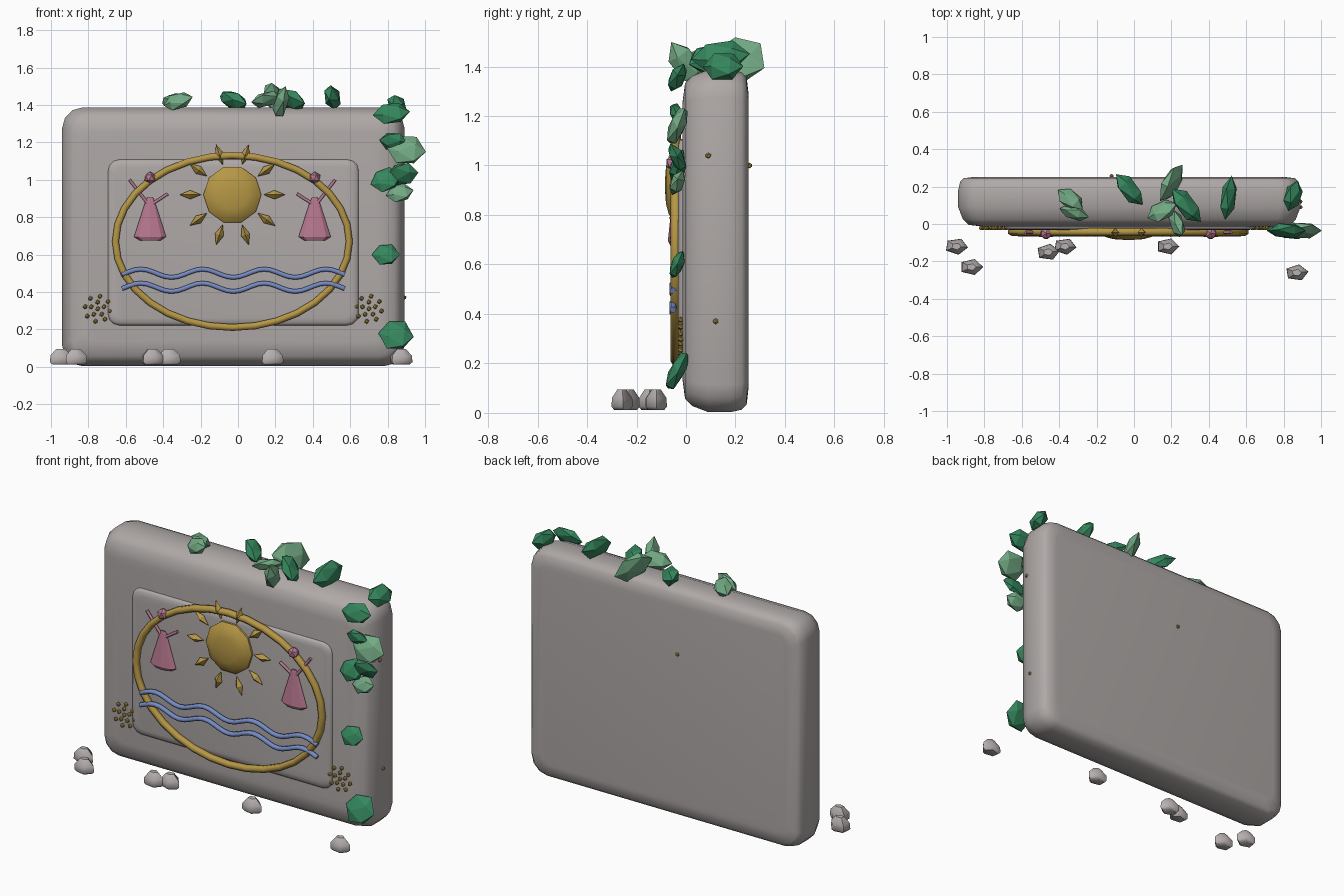
import bpy, bmesh, math
from mathutils import Vector, Matrix

cube = bpy.data.objects.get("Cube")
if cube:
    bpy.data.objects.remove(cube, do_unlink=True)


def material(name, rgb):
    m = bpy.data.materials.new(name)
    m.use_nodes = True
    m.diffuse_color = (*rgb, 1)
    m.node_tree.nodes["Principled BSDF"].inputs["Base Color"].default_value = (*rgb, 1)
    return m


STONE = material("stone grey", (0.43, 0.40, 0.39))
ROCK = material("rubble grey", (0.48, 0.44, 0.44))
GOLD = material("gold", (0.47, 0.31, 0.06))
PINK = material("dusty pink", (0.48, 0.19, 0.28))
BLUE = material("water blue", (0.18, 0.26, 0.55))
DARK = material("dark leaf green", (0.035, 0.24, 0.11))
LIGHT = material("light leaf green", (0.17, 0.40, 0.23))


def finish(name, bm, mat, smooth=None):
    bmesh.ops.recalc_face_normals(bm, faces=bm.faces)
    mesh = bpy.data.meshes.new(name)
    bm.to_mesh(mesh)
    bm.free()
    mesh.materials.append(mat)
    ob = bpy.data.objects.new(name, mesh)
    bpy.context.collection.objects.link(ob)
    if smooth:
        bpy.ops.object.select_all(action='DESELECT')
        ob.select_set(True)
        bpy.context.view_layer.objects.active = ob
        bpy.ops.object.shade_smooth_by_angle(angle=math.radians(smooth))
    return ob


def loft(bm, loops):
    rings = [[bm.verts.new(p) for p in loop] for loop in loops]
    n = len(rings[0])
    for a, b in zip(rings, rings[1:]):
        for i in range(n):
            bm.faces.new((a[i], a[(i + 1) % n], b[(i + 1) % n], b[i]))
    bm.faces.new(rings[0])
    bm.faces.new(rings[-1])


def rounded_block(name, centre, half, corner, layers):
    """Rounded rectangle facing -y; layers are (y, inset) pairs."""
    bm = bmesh.new()
    loops = []
    for y, inset in layers:
        r = max(corner - inset * 0.5, 0.02)
        w, h = half[0] - inset - r, half[1] - inset - r
        loop = []
        for q, (sx, sz) in enumerate(((1, 1), (-1, 1), (-1, -1), (1, -1))):
            for k in range(4):
                a = (q + k / 3) * math.pi / 2
                loop.append((centre[0] + sx * w + r * math.cos(a), y,
                             centre[1] + sz * h + r * math.sin(a)))
        loops.append(loop)
    loft(bm, loops)
    return finish(name, bm, STONE, 50)


def lathe(name, profile, sides, matrix, mat, smooth=None):
    """Turned shape around local z from (radius, height) points."""
    bm = bmesh.new()
    loft(bm, [[(r * math.cos(math.tau * i / sides), r * math.sin(math.tau * i / sides), z)
               for i in range(sides)] for r, z in profile])
    bm.transform(matrix)
    return finish(name, bm, mat, smooth)


def tube(name, points, radius, mat, cyclic=False):
    cu = bpy.data.curves.new(name, 'CURVE')
    cu.dimensions = '3D'
    cu.bevel_depth = radius
    cu.bevel_resolution = 1
    cu.use_fill_caps = True
    sp = cu.splines.new('POLY')
    sp.points.add(len(points) - 1)
    for p, co in zip(sp.points, points):
        p.co = (*co, 1)
    sp.use_cyclic_u = cyclic
    cu.materials.append(mat)
    ob = bpy.data.objects.new(name, cu)
    bpy.context.collection.objects.link(ob)
    return ob


def beads(name, centres, radius, mat):
    bm = bmesh.new()
    for c in centres:
        bmesh.ops.create_icosphere(bm, subdivisions=1, radius=radius,
                                   matrix=Matrix.Translation(c))
    return finish(name, bm, mat)


def leaf(name, centre, axis, normal, size, mat):
    """Faceted leaf: size is half length, half width, half thickness."""
    z = Vector(axis).normalized()
    x = Vector(normal).cross(z).normalized()
    rot = Matrix((x, z.cross(x), z)).transposed().to_4x4()
    bm = bmesh.new()
    bmesh.ops.create_icosphere(bm, subdivisions=1, radius=1)
    bm.transform(Matrix.Translation(centre) @ rot
                 @ Matrix.Diagonal((size[1], size[2], size[0], 1)))
    return finish(name, bm, mat)


# Stone slab and raised panel
rounded_block("stone_slab", (-0.025, 0.695), (0.915, 0.692), 0.11,
              [(-0.014, 0.13), (-0.004, 0.055), (0.025, 0.025), (0.09, 0),
               (0.18, 0), (0.225, 0.01), (0.245, 0.03), (0.252, 0.09)])
rounded_block("raised_panel", (-0.025, 0.665), (0.672, 0.445), 0.06,
              [(0.0, 0), (-0.02, 0.003), (-0.029, 0.015), (-0.033, 0.04)])

# Oval frame
CX = -0.03
tube("oval_frame", [(CX + 0.625 * math.cos(math.tau * i / 32), -0.042,
                     0.67 + 0.46 * math.sin(math.tau * i / 32)) for i in range(32)],
     0.021, GOLD, True)

# Sun disc and rays
face_front = Matrix.Rotation(math.pi / 2, 4, 'X')
lathe("sun_disc", [(0.155, 0), (0.155, 0.012), (0.125, 0.036), (0.08, 0.048), (0.02, 0.052)],
      10, Matrix.Translation((CX, -0.033, 0.92)) @ face_front, GOLD, 30)
for i in range(10):
    a = math.tau * i / 10
    d = Vector((math.cos(a), 0, math.sin(a)))
    spin = Matrix.Translation(Vector((CX, -0.045, 0.92)) + d * 0.225) @ d.to_track_quat('Z', 'Y').to_matrix().to_4x4()
    lathe("sun_ray", [(0.001, -0.056), (0.024, 0), (0.001, 0.056)], 4, spin, GOLD)

# Dancing figures, mirrored about the oval's centre
for side, label in ((-1, "right"), (1, "left")):
    x = CX + side * 0.44
    squash = Matrix.Translation((x, -0.045, 0)) @ Matrix.Diagonal((1, 0.33, 1, 1))
    lathe(label + "_dress", [(0.055, 0.675), (0.086, 0.695), (0.025, 0.885), (0.015, 0.905)],
          8, squash, PINK)
    beads(label + "_head", [(x, -0.05, 1.01)], 0.034, PINK)
    tube(label + "_outer_arm", [(x + side * 0.01, -0.045, 0.87), (x + side * 0.11, -0.045, 1.0)],
         0.009, PINK)
    tube(label + "_inner_arm", [(x - side * 0.01, -0.045, 0.87), (x - side * 0.095, -0.045, 0.925)],
         0.009, PINK)

# Water lines
for z in (0.5, 0.425):
    tube("water_line", [(-0.62 + 1.19 * i / 36, -0.053,
                         z + 0.022 * math.cos(math.tau * (1.19 * i / 36 - 0.1) / 0.33))
                        for i in range(37)], 0.014, BLUE)

# Bead flowers on the lower corners
for cx in (-0.75, 0.70):
    spots = [(cx, -0.022, 0.31)]
    for count, r in ((5, 0.036), (8, 0.068)):
        spots += [(cx + r * math.cos(math.tau * i / count + r * 9), -0.022,
                   0.31 + r * math.sin(math.tau * i / count + r * 9)) for i in range(count)]
    beads("bead_flower", spots, 0.013, GOLD)
beads("stray_beads", [(0.89, 0.09, 1.04), (0.89, 0.12, 0.37), (-0.12, 0.256, 1.0),
                      (-0.33, 0.06, 1.42), (-0.66, -0.02, 0.31)], 0.012, GOLD)

# Vine leaves along the top edge
UP, FRONT = (0, 0, 1), (0, -1, 0)
for c, axis, normal, size, mat in (
        ((-0.34, 0.13, 1.42), (1, -0.8, 0.2), (0.3, 0.5, 1), (0.085, 0.055, 0.04), LIGHT),
        ((-0.32, 0.06, 1.42), (1, -0.3, 0.3), (0.2, -0.9, 0.6), (0.085, 0.05, 0.035), LIGHT),
        ((-0.025, 0.185, 1.425), (0.7, -0.8, -0.2), (0.7, 0.5, 0.9), (0.11, 0.06, 0.045), DARK),
        ((0.20, 0.22, 1.43), (0.5, 0.8, -0.3), (1, -0.5, 0.4), (0.12, 0.10, 0.04), LIGHT),
        ((0.28, 0.10, 1.43), (0.7, -0.8, -0.2), (0.7, 0.5, 0.7), (0.12, 0.07, 0.045), DARK),
        ((0.15, 0.07, 1.43), (1, 0.5, 0.2), (-0.3, 0.6, 1), (0.09, 0.06, 0.035), LIGHT),
        ((0.23, 0.00, 1.41), (0.25, -0.6, 0.9), (1, 0.2, -0.2), (0.11, 0.06, 0.04), LIGHT),
        ((0.505, 0.14, 1.44), (0.15, 1, 0.1), (1, 0, 0.3), (0.12, 0.07, 0.042), DARK),
        ((0.85, 0.15, 1.40), (0.3, 1, 0), (1, 0, 0.5), (0.085, 0.065, 0.045), DARK)):
    leaf("top_leaf", c, axis, normal, size, mat)

# Vine leaves down the left front edge
for x, z, axis, tilt, size, mat in (
        (0.82, 1.355, (1, 0, 0.1), 0.5, (0.10, 0.065, 0.035), DARK),
        (0.83, 1.205, (1, 0, -0.1), -0.4, (0.075, 0.055, 0.03), DARK),
        (0.90, 1.16, (1, 0, -0.1), 0.4, (0.105, 0.09, 0.036), LIGHT),
        (0.88, 1.03, (1, 0, 0.1), -0.5, (0.085, 0.07, 0.03), DARK),
        (0.79, 1.00, (1, 0, 0.3), 0.4, (0.085, 0.07, 0.03), DARK),
        (0.865, 0.93, (1, 0, 0.2), 0.5, (0.075, 0.055, 0.03), LIGHT),
        (0.79, 0.60, (1, 0, 0), 0.4, (0.075, 0.065, 0.028), DARK),
        (0.845, 0.17, (1, 0, -0.1), 0.5, (0.095, 0.095, 0.034), DARK)):
    leaf("side_leaf", (x, -0.035, z), axis, (0, -1, tilt), size, mat)

# Rubble on the ground
for i, (x, y) in enumerate(((-0.95, -0.12), (-0.87, -0.23), (-0.46, -0.15),
                            (-0.37, -0.12), (0.18, -0.12), (0.87, -0.26))):
    lathe("rubble_stone", [(0.045, 0.012), (0.06, 0.025), (0.058, 0.06), (0.025, 0.095)], 5,
          Matrix.Translation((x, y, 0)) @ Matrix.Diagonal((1.05, 0.75, 1, 1))
          @ Matrix.Rotation(0.12 * (i % 3 - 1), 4, 'Z'), ROCK, 50)
